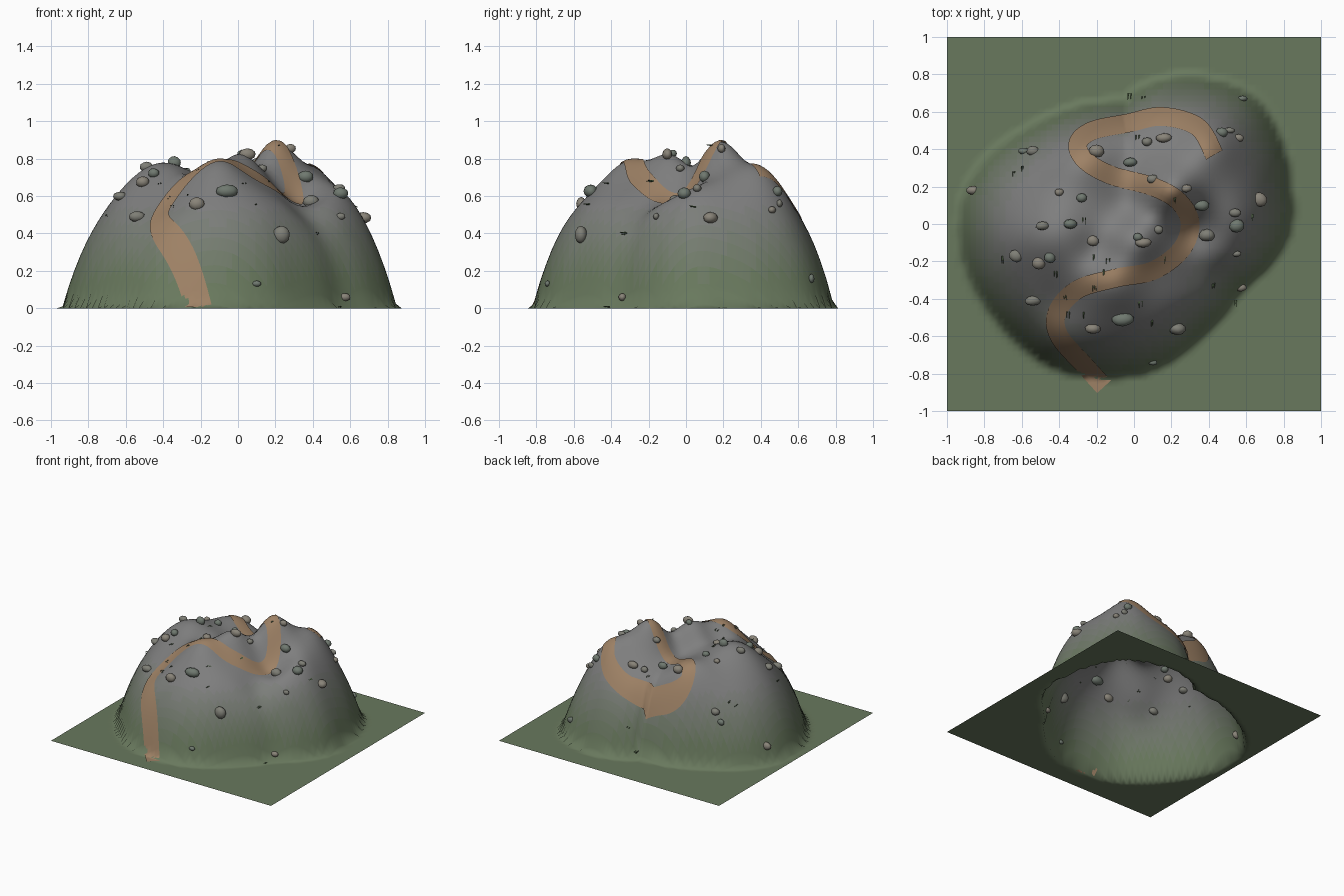
import bpy, bmesh, math, random
from mathutils import Vector

if "Cube" in bpy.data.objects:
    bpy.data.objects.remove(bpy.data.objects["Cube"])
random.seed(4)

# Footprint radius every 15 degrees, counter-clockwise from +y (seam at the back)
CX = -0.03
RADII = [.66, .675, .70, .74, .81, .88, .91, .90, .88, .87, .87, .84, .81, .77,
         .72, .70, .70, .79, .87, .90, .94, .96, .90, .81, .70]
# Peaks and hollows: x, y, height, spread
BUMPS = [(-.11, -.31, .14, .12), (.02, -.08, .16, .10), (.2, .18, .24, .11),
         (.42, .42, .17, .13), (-.4, -.04, .13, .15), (-.3, .38, .12, .14),
         (-.6, -.1, .04, .12), (.55, .1, .08, .15), (.33, -.03, -.12, .10),
         (.36, -.28, -.08, .10), (-.02, .32, -.04, .10), (-.02, .1, -.05, .08),
         (-.2, -.15, -.04, .07), (-.42, -.45, -.06, .10)]
PATH = [(-.16, -.87), (-.26, -.76), (-.4, -.6), (-.41, -.47), (-.3, -.35), (-.1, -.29),
        (.1, -.25), (.25, -.14), (.3, 0), (.24, .12), (.1, .2), (-.12, .26),
        (-.26, .34), (-.3, .43), (-.22, .5), (-.03, .54), (.15, .575), (.34, .52), (.43, .37)]
ROCKS = [(-.86, .18, .045), (-.59, .39, .035), (-.54, .39, .035), (-.2, .39, .05),
         (-.02, .33, .045), (.07, .44, .03), (.16, .46, .045), (.47, .49, .035),
         (.51, .5, .03), (.56, .46, .03), (.58, .67, .03), (.1, .24, .035), (.28, .19, .03),
         (.36, .1, .045), (.54, .06, .035), (.67, .13, .05), (.55, -.01, .05), (.39, -.06, .05),
         (.05, -.1, .045), (.02, -.07, .03), (.13, -.03, .03), (-.22, -.09, .035),
         (-.34, 0, .045), (-.49, -.01, .04), (-.4, .17, .03), (-.28, .14, .03),
         (-.63, -.17, .04), (-.51, -.21, .04), (-.45, -.18, .035), (-.54, -.41, .045),
         (-.22, -.56, .05), (-.06, -.51, .06), (.23, -.56, .06), (.57, -.34, .035),
         (.1, -.74, .025), (.55, -.16, .03)]


def catmull(a, b, c, d, t):
    return b + (c - a) * (t / 2) + (a * 2 - b * 5 + c * 4 - d) * (t * t / 2) \
        + (b * 3 - a - c * 3 + d) * (t ** 3 / 2)


def sample(pts, u):
    i = min(int(u), len(pts) - 2)
    p = [pts[min(max(k, 0), len(pts) - 1)] for k in range(i - 1, i + 3)]
    return catmull(*p, u - i)


def height(x, y):
    ang = (math.atan2(y, x - CX) - math.pi / 2) % math.tau
    t = math.hypot(x - CX, y) / sample(RADII, ang / math.tau * 24)
    if t >= 1:
        return 0.0
    z = .65 * (1 - t ** 5)
    bump = sum(h * math.exp(-((x - a) ** 2 + (y - b) ** 2) / (2 * s * s)) for a, b, h, s in BUMPS)
    return max(z + bump * (1 - t ** 4), 0)


def material(name, rgb):
    m = bpy.data.materials.new(name)
    m.diffuse_color = (*rgb, 1)
    m.use_nodes = True
    m.node_tree.nodes["Principled BSDF"].inputs["Base Color"].default_value = m.diffuse_color
    return m


def finish(bm, name, mats, smooth=True):
    me = bpy.data.meshes.new(name)
    for f in bm.faces:
        f.smooth = smooth
    bm.to_mesh(me)
    bm.free()
    for m in mats:
        me.materials.append(m)
    ob = bpy.data.objects.new(name, me)
    bpy.context.collection.objects.link(ob)
    return ob


# Hill and surrounding ground, coloured in bands from grass to bare stone
bm = bmesh.new()
bmesh.ops.create_grid(bm, x_segments=64, y_segments=64, size=1)
for v in bm.verts:
    v.co.z = height(v.co.x, v.co.y)
grass, stone = Vector((.14, .19, .11)), Vector((.21, .21, .21))
bands = [material(f"hill_band_{i}", grass.lerp(stone, i / 6)) for i in range(7)]
for f in bm.faces:
    z = f.calc_center_median().z
    f.material_index = min(6, max(0, int((z - .1) / .5 * 7)))
finish(bm, "hill_terrain", bands)

# Winding dirt path laid over the hill
bm = bmesh.new()
pts = [Vector(p) for p in PATH]
N, W = 160, 5
rows = []
for i in range(N + 1):
    u = i / N * (len(pts) - 1)
    c = sample(pts, u)
    d = (sample(pts, min(u + .02, len(pts) - 1)) - sample(pts, max(u - .02, 0))).normalized()
    side = Vector((-d.y, d.x))
    row = []
    for k in range(W):
        p = c + side * (k / (W - 1) - .5) * .10
        row.append(bm.verts.new((p.x, p.y, height(p.x, p.y) + .008)))
    rows.append(row)
for a, b in zip(rows, rows[1:]):
    for k in range(W - 1):
        bm.faces.new((a[k], b[k], b[k + 1], a[k + 1]))
bmesh.ops.recalc_face_normals(bm, faces=bm.faces)
finish(bm, "dirt_path", [material("dirt", (.34, .22, .13))])

# Boulders
bm = bmesh.new()
for i, (x, y, r) in enumerate(ROCKS):
    vs = bmesh.ops.create_icosphere(bm, subdivisions=2, radius=1)["verts"]
    sx, sy, sz = r * random.uniform(.8, 1), r * random.uniform(.5, .85), r * random.uniform(.6, .85)
    z = height(x, y) + sz * .3
    for v in vs:
        k = 1 + .06 * math.sin(3 * v.co.x + i) * math.cos(2 * v.co.y + 2 * i)
        v.co = Vector((x + v.co.x * sx * k, y + v.co.y * sy * k, z + v.co.z * sz * k))
    for f in {f for v in vs for f in v.link_faces}:
        f.material_index = i % 3
finish(bm, "boulders", [material("rock_warm", (.25, .23, .19)), material("rock_green", (.16, .19, .16)),
                        material("rock_grey", (.21, .21, .18))])

# Tiny dark grass tufts leaning out towards the front
bm = bmesh.new()
for _ in range(22):
    a, r = random.uniform(0, math.tau), random.uniform(.2, .75)
    x, y = CX + r * math.cos(a), r * math.sin(a)
    z = height(x, y)
    for k in range(3):
        o = Vector((x + random.uniform(-.01, .01), y, z + random.uniform(0, .012)))
        ring = [bm.verts.new(o + Vector((.004 * math.cos(q), .01, .004 * math.sin(q)))) for q in (0, 2.1, 4.2)]
        tip = bm.verts.new(o + Vector((0, -.03, .004)))
        for j in range(3):
            bm.faces.new((ring[j], ring[(j + 1) % 3], tip))
finish(bm, "grass_tufts", [material("tuft", (.08, .13, .06))], False)
